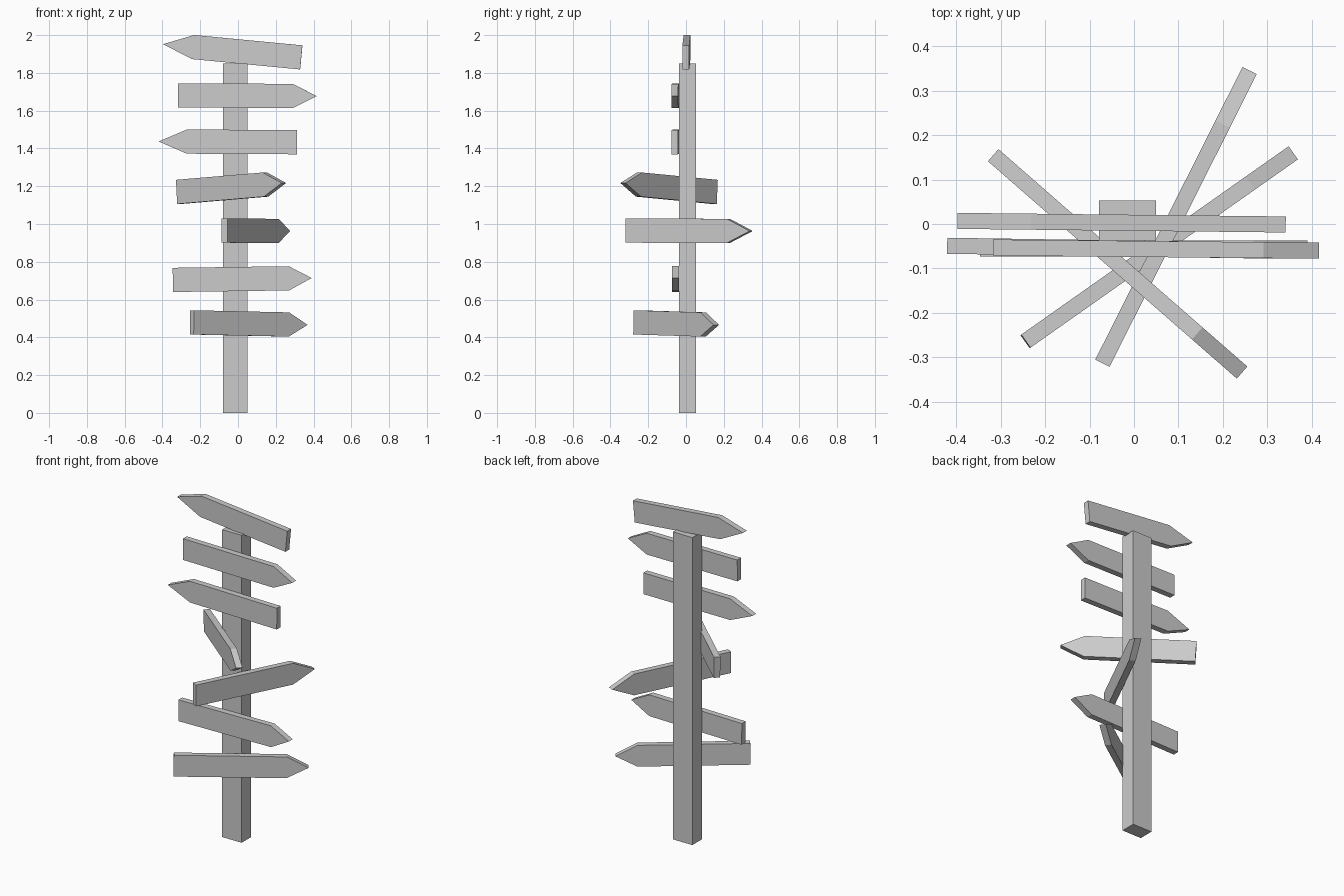
import bpy
from mathutils import Vector

if "Cube" in bpy.data.objects:
    bpy.data.objects.remove(bpy.data.objects["Cube"])

HALF_H, HALF_T = 0.064, 0.018   # half height and half thickness of a board


def add_mesh(name, verts, faces):
    mesh = bpy.data.meshes.new(name)
    mesh.from_pydata(verts, [], faces)
    mesh.validate()
    obj = bpy.data.objects.new(name, mesh)
    bpy.context.collection.objects.link(obj)
    return obj


def extrude_profile(name, profile, offset):
    """Solid between the profile and its copy, pushed both ways by offset."""
    n = len(profile)
    verts = [p - offset for p in profile] + [p + offset for p in profile]
    sides = [(i, (i + 1) % n, (i + 1) % n + n, i + n) for i in range(n)]
    return add_mesh(name, verts, [tuple(reversed(range(n))), tuple(range(n, 2 * n))] + sides)


def arrow_board(name, tail, tip, head):
    """Pointed plank from the middle of its square end to its tip."""
    tail, tip = Vector(tail), Vector(tip)
    along = (tip - tail).normalized()
    side = along.cross(Vector((0, 0, 1))).normalized()
    up = side.cross(along) * HALF_H
    neck = tip - along * head
    # counter-clockwise when seen along -side
    profile = [tail - up, neck - up, tip, neck + up, tail + up]
    return extrude_profile(name, profile, side * HALF_T)


# square post
x0, x1, y0, y1 = -0.079, 0.05, -0.037, 0.053
base = [Vector((x, y, 0.925)) for x, y in ((x0, y0), (x1, y0), (x1, y1), (x0, y1))]
extrude_profile("post", base, Vector((0, 0, 0.925)))

# arrow boards, top to bottom: tail centre, tip, head length
boards = [
    ((0.335, -0.001, 1.882), (-0.397, 0.007, 1.952), 0.16),
    ((-0.317, -0.053, 1.681), (0.416, -0.060, 1.677), 0.125),
    ((0.313, -0.060, 1.433), (-0.420, -0.049, 1.437), 0.15),
    ((-0.3135, 0.152, 1.170), (0.243, -0.334, 1.217), 0.13),
    ((-0.071, -0.313, 0.965), (0.260, 0.345, 0.963), 0.135),
    ((-0.345, -0.055, 0.704), (0.390, -0.055, 0.714), 0.12),
    ((-0.244, -0.264, 0.479), (0.358, 0.160, 0.466), 0.12),
]
for i, (tail, tip, head) in enumerate(boards, 1):
    arrow_board(f"arrow_board_{i}", tail, tip, head)
